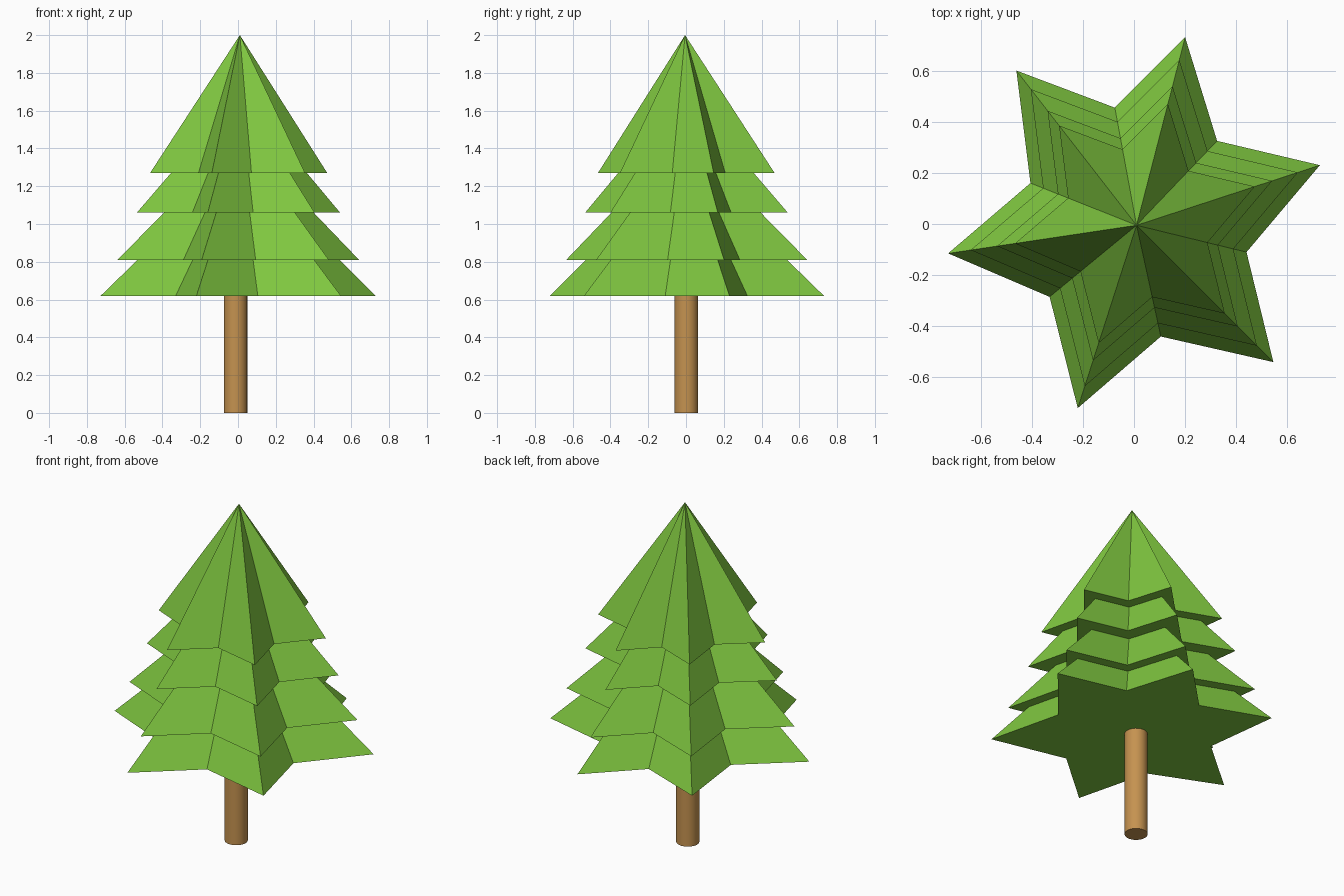
import bpy, bmesh

if "Cube" in bpy.data.objects:
    bpy.data.objects.remove(bpy.data.objects["Cube"])


def material(name, color):
    m = bpy.data.materials.new(name)
    m.diffuse_color = (*color, 1)
    m.use_nodes = True
    m.node_tree.nodes["Principled BSDF"].inputs["Base Color"].default_value = m.diffuse_color
    return m


# Foliage: one slightly irregular six-pointed star, lofted through the tiers
CX, CY = 0.01, -0.005
STAR = [(0.20, 0.73), (-0.075, 0.455), (-0.46, 0.60), (-0.405, 0.16),
        (-0.727, -0.115), (-0.33, -0.285), (-0.22, -0.72), (0.105, -0.44),
        (0.545, -0.54), (0.44, -0.11), (0.727, 0.23), (0.325, 0.325)]
# (height, star scale): flared bottom and narrow top of every tier
RINGS = [(0.62, 1.0), (0.81, 0.735),
         (0.81, 0.88), (1.06, 0.545),
         (1.06, 0.74), (1.27, 0.495),
         (1.27, 0.645)]

bm = bmesh.new()
loops = [[bm.verts.new((CX + (x - CX) * s, CY + (y - CY) * s, z)) for x, y in STAR]
         for z, s in RINGS]
apex = bm.verts.new((CX, CY, 2.0))
n = len(STAR)
for lower, upper in zip(loops, loops[1:]):
    for i in range(n):
        j = (i + 1) % n
        bm.faces.new((lower[i], lower[j], upper[j], upper[i]))
for i in range(n):
    bm.faces.new((loops[-1][i], loops[-1][(i + 1) % n], apex))
bm.faces.new(loops[0][::-1])
bmesh.ops.recalc_face_normals(bm, faces=bm.faces)
mesh = bpy.data.meshes.new("foliage")
bm.to_mesh(mesh)
bm.free()
foliage = bpy.data.objects.new("foliage", mesh)
bpy.context.collection.objects.link(foliage)
mesh.materials.append(material("leaf green", (0.21, 0.56, 0.05)))

# Trunk: plain round post, slightly off centre
bpy.ops.mesh.primitive_cylinder_add(vertices=32, radius=0.062, depth=0.62,
                                    location=(-0.013, 0.002, 0.31))
trunk = bpy.context.object
trunk.name = "trunk"
trunk.data.materials.append(material("bark brown", (0.56, 0.29, 0.08)))
bpy.ops.object.shade_smooth_by_angle()
